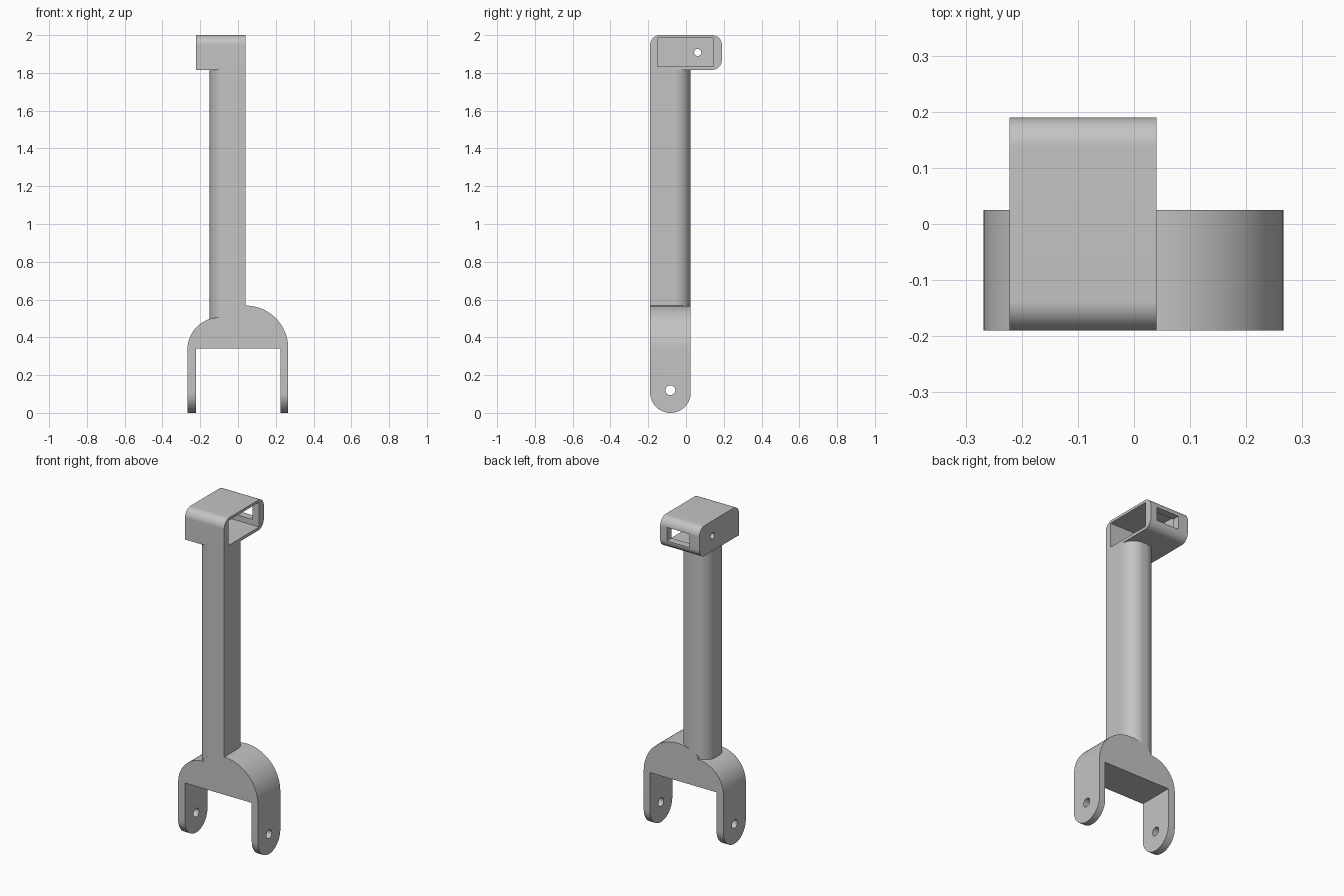
import bpy, bmesh
from math import sin, cos, radians

old = bpy.data.objects.get("Cube")
if old:
    bpy.data.objects.remove(old, do_unlink=True)

grey = bpy.data.materials.new("light grey plastic")
grey.use_nodes = True
grey.diffuse_color = (0.55, 0.55, 0.55, 1)
grey.node_tree.nodes["Principled BSDF"].inputs["Base Color"].default_value = grey.diffuse_color


def arc(cu, cv, r, start, end, steps=20):
    """Points along a circular arc, angles in degrees."""
    angles = [radians(start + (end - start) * i / steps) for i in range(steps + 1)]
    return [(cu + r * cos(a), cv + r * sin(a)) for a in angles]


def rounded_rect(u0, u1, v0, v1, radii):
    """Counter-clockwise rectangle; radii start at the high-u, high-v corner."""
    corners = [(u1, v1, -1, -1), (u0, v1, 1, -1), (u0, v0, 1, 1), (u1, v0, -1, 1)]
    points = []
    for i, ((u, v, su, sv), r) in enumerate(zip(corners, radii)):
        if r:
            points += arc(u + su * r, v + sv * r, r, 90 * i, 90 * i + 90)
        else:
            points.append((u, v))
    return points


def prism(name, points, axis, low, high):
    """Extrude a 2D profile along the given axis."""
    place = {"x": lambda u, v, w: (w, u, v),
             "y": lambda u, v, w: (u, w, v),
             "z": lambda u, v, w: (u, v, w)}[axis]
    bm = bmesh.new()
    ring = [[bm.verts.new(place(u, v, w)) for u, v in points] for w in (low, high)]
    bm.faces.new(ring[0])
    bm.faces.new(ring[1])
    n = len(points)
    for i in range(n):
        j = (i + 1) % n
        bm.faces.new((ring[0][i], ring[0][j], ring[1][j], ring[1][i]))
    bmesh.ops.recalc_face_normals(bm, faces=bm.faces)
    mesh = bpy.data.meshes.new(name)
    bm.to_mesh(mesh)
    bm.free()
    mesh.materials.append(grey)
    obj = bpy.data.objects.new(name, mesh)
    bpy.context.collection.objects.link(obj)
    return obj


def carve(target, tool, operation="DIFFERENCE"):
    """Apply a boolean and remove its tool."""
    mod = target.modifiers.new(tool.name, "BOOLEAN")
    mod.operation, mod.object, mod.solver = operation, tool, "EXACT"
    bpy.context.view_layer.objects.active = target
    bpy.ops.object.modifier_apply(modifier=mod.name)
    bpy.data.objects.remove(tool, do_unlink=True)


FRONT, BACK = -0.19, 0.025
MID = (FRONT + BACK) / 2
R = (BACK - FRONT) / 2

# Fork: lopsided arch with two flat legs
arch = [(0.225, 0.34), (0.225, 0), (0.266, 0)]
arch += arc(0.04, 0.342, 0.226, 0, 128, 32)
arch += arc(-0.098, 0.335, 0.17, 90, 180, 24)
arch += [(-0.268, 0), (-0.222, 0), (-0.222, 0.34)]
fork = prism("fork", arch, "y", FRONT, BACK)

# Round the leg tips and drill the pivot holes
tips = rounded_rect(FRONT - 0.1, BACK + 0.1, 0.2, 0.8, (0, 0, 0, 0))
tips = [(BACK, 0.8), (FRONT, 0.8)] + arc(MID, R, R, 180, 360, 32)
carve(fork, prism("leg_tip_shape", tips, "x", -0.4, 0.4), "INTERSECT")
carve(fork, prism("pivot_hole", arc(MID, 0.12, 0.026, 0, 345, 23), "x", -0.4, 0.4))

# Shaft: three rounded corners, one square front corner
section = rounded_rect(-0.15, 0.04, FRONT, BACK, (0.085, 0.085, 0.085, 0))
shaft = prism("shaft", section, "z", 0.46, 1.817)

# Head: box with an open side, a rear window and a small side hole
outline = rounded_rect(FRONT, 0.19, 1.816, 2.0, (0.052, 0.052, 0, 0.052))
head = prism("head", outline, "x", -0.222, 0.04)
cavity = rounded_rect(-0.15, 0.145, 1.834, 1.984, (0, 0, 0, 0))
carve(head, prism("cavity", cavity, "x", -0.18, 0.1))
window = rounded_rect(-0.155, -0.005, 1.868, 1.95, (0, 0, 0, 0))
carve(head, prism("rear_window", window, "y", 0.1, 0.3))
carve(head, prism("side_hole", arc(0.062, 1.908, 0.019, 0, 345, 23), "x", -0.3, -0.1))

# Smooth the curved walls, keeping the edges sharp
bpy.ops.object.select_all(action="DESELECT")
for obj in (fork, shaft, head):
    obj.select_set(True)
bpy.context.view_layer.objects.active = fork
bpy.ops.object.shade_smooth_by_angle(angle=radians(30))
